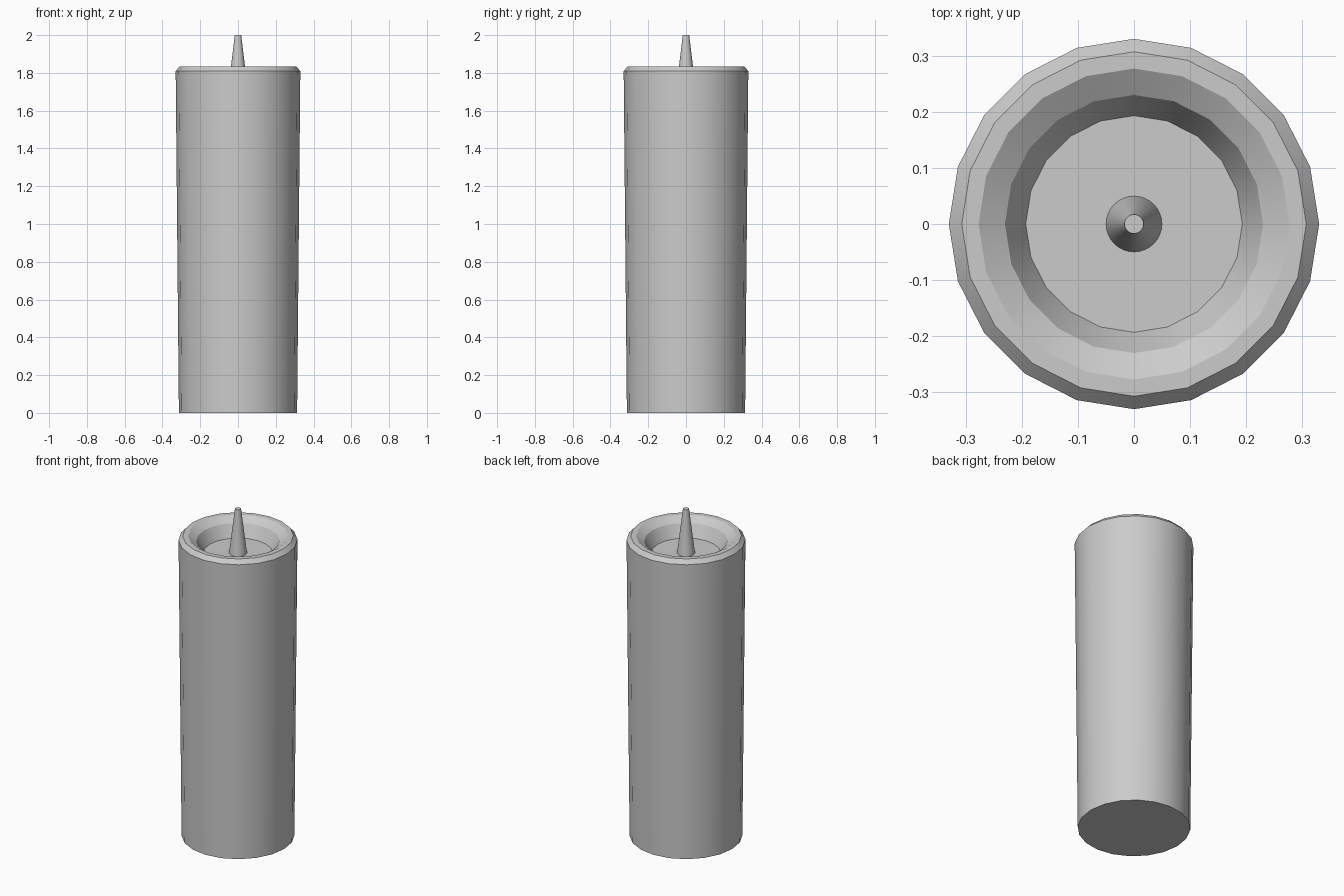
import bpy, bmesh, math

if "Cube" in bpy.data.objects:
    bpy.data.objects.remove(bpy.data.objects["Cube"])


def lathe(name, profile, sides):
    """Spin (radius, z) points around z and cap both ends."""
    bm = bmesh.new()
    rings = []
    for r, z in profile:
        rings.append([bm.verts.new((r * math.cos(2 * math.pi * i / sides),
                                    r * math.sin(2 * math.pi * i / sides), z))
                      for i in range(sides)])
    for a, b in zip(rings, rings[1:]):
        for i in range(sides):
            j = (i + 1) % sides
            bm.faces.new((a[i], a[j], b[j], b[i]))
    bm.faces.new(rings[0][::-1])
    bm.faces.new(rings[-1])
    mesh = bpy.data.meshes.new(name)
    bm.to_mesh(mesh)
    bm.free()
    obj = bpy.data.objects.new(name, mesh)
    bpy.context.collection.objects.link(obj)
    bpy.ops.object.select_all(action='DESELECT')
    obj.select_set(True)
    bpy.context.view_layer.objects.active = obj
    bpy.ops.object.shade_smooth_by_angle(angle=math.radians(30))
    return obj


# Wax body: slightly flared, bevelled rim, sunken melt pool
lathe("wax_body", [(0.313, 0), (0.33, 1.81), (0.307, 1.835), (0.277, 1.835),
                   (0.23, 1.805), (0.193, 1.73)], 20)

# Tapered wick rising from the pool floor
lathe("wick", [(0.05, 1.728), (0.017, 2.0)], 32)
